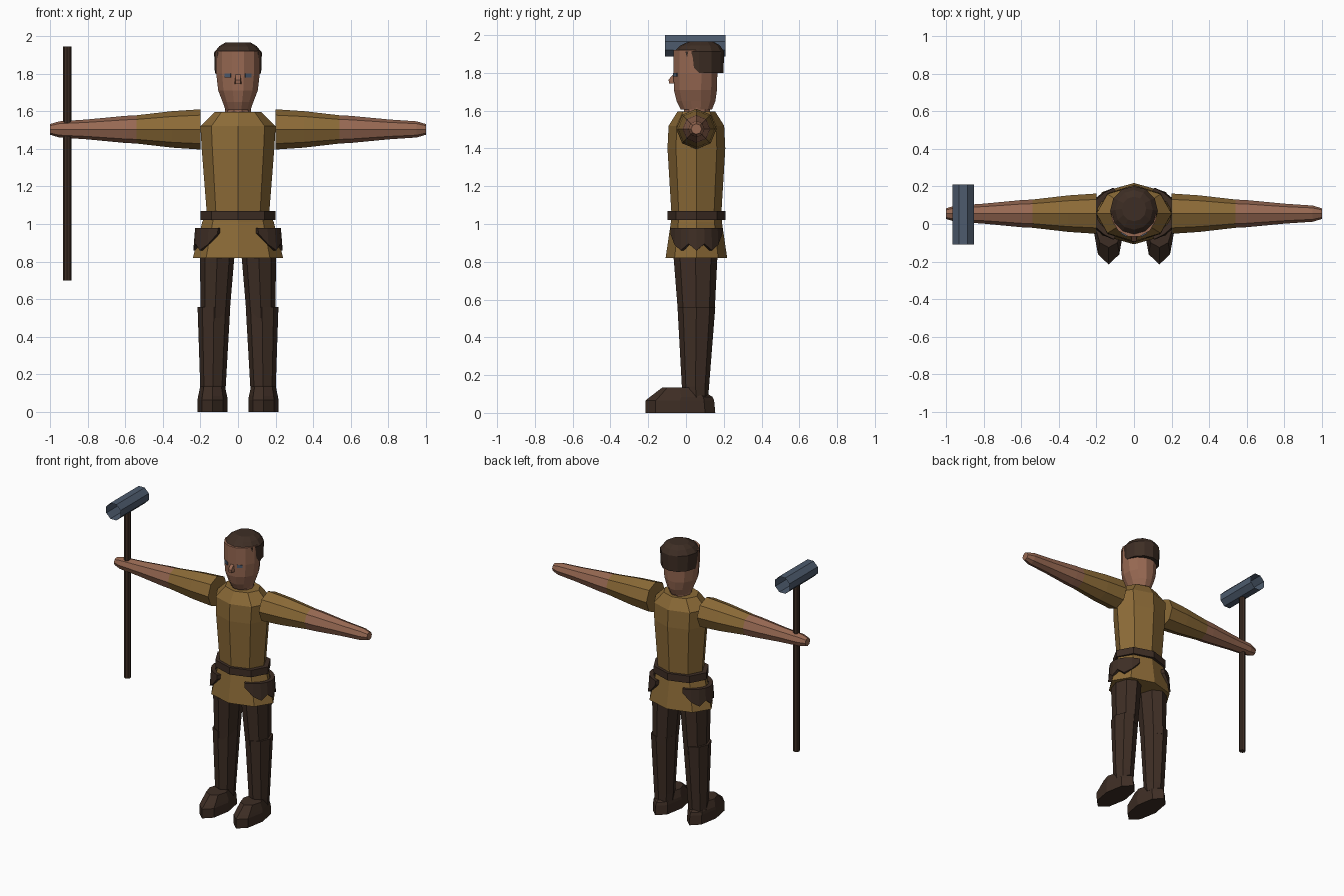
import bpy, bmesh, math
from mathutils import Matrix, Vector

cube = bpy.data.objects.get("Cube")
if cube:
    bpy.data.objects.remove(cube, do_unlink=True)


def material(name, r, g, b):
    m = bpy.data.materials.new(name)
    m.use_nodes = True
    m.diffuse_color = (r, g, b, 1)
    m.node_tree.nodes["Principled BSDF"].inputs["Base Color"].default_value = (r, g, b, 1)
    return m


TUNIC = material("ochre cloth", 0.26, 0.145, 0.038)
SKIN = material("skin", 0.31, 0.14, 0.085)
BROWN = material("dark brown", 0.048, 0.027, 0.018)
STEEL = material("blue steel", 0.075, 0.105, 0.155)

MID = 0.055  # depth of the body axis


def finish(name, bm, mat):
    bmesh.ops.recalc_face_normals(bm, faces=bm.faces)
    me = bpy.data.meshes.new(name)
    bm.to_mesh(me)
    bm.free()
    me.materials.append(mat)
    ob = bpy.data.objects.new(name, me)
    bpy.context.collection.objects.link(ob)
    return ob


def loft(name, mat, rings, n=8, phase=0.0, axis="z", caps=True, drop=None):
    """Skin rings of (position, u centre, v centre, u radius, v radius)."""
    bm = bmesh.new()
    loops = []
    for i, (p, cu, cv, ru, rv) in enumerate(rings):
        loop = []
        for k in range(n):
            a = 2 * math.pi * (k + phase) / n
            u, v = cu + ru * math.cos(a), cv + rv * math.sin(a)
            q = p + (drop(a) if drop and i < 2 else 0)
            co = {"z": (u, v, q), "x": (q, u, v), "y": (u, q, v)}[axis]
            loop.append(bm.verts.new(co))
        loops.append(loop)
    for lo, hi in zip(loops, loops[1:]):
        for k in range(n):
            bm.faces.new((lo[k], lo[(k + 1) % n], hi[(k + 1) % n], hi[k]))
    if caps:
        bm.faces.new(loops[-1])
        if not drop:
            bm.faces.new(loops[0])
    return finish(name, bm, mat)


def box(name, mat, loc, size, turn=0.0):
    bm = bmesh.new()
    bmesh.ops.create_cube(bm, size=1, matrix=Matrix.Translation(loc)
                          @ Matrix.Rotation(turn, 4, "Z") @ Matrix.Diagonal((*size, 1)))
    return finish(name, bm, mat)


# Tunic with flared skirt, and belt
loft("tunic", TUNIC, [
    (0.82, 0, MID, 0.24, 0.163), (1.01, 0, MID, 0.19, 0.135),
    (1.07, 0, MID, 0.167, 0.133), (1.4, 0, MID, 0.193, 0.153),
    (1.52, 0, MID, 0.2, 0.147), (1.595, 0, MID, 0.125, 0.1)])
loft("belt", BROWN, [(z, 0, MID, 0.2, 0.153) for z in (1.02, 1.07)])

# Neck, head and facial features
loft("neck", SKIN, [(1.57, 0, 0.058, 0.07, 0.073), (1.66, 0, 0.058, 0.07, 0.073)], n=10)
loft("head", SKIN, [
    (1.605, 0, 0.055, 0.068, 0.085), (1.65, 0, 0.053, 0.085, 0.106),
    (1.71, 0, 0.05, 0.109, 0.118), (1.8, 0, 0.05, 0.12, 0.12),
    (1.92, 0, 0.05, 0.12, 0.12)], n=12, phase=0.5)
for s, side in ((1, "left"), (-1, "right")):
    box(f"{side}_eye", STEEL, (s * 0.053, -0.055, 1.79), (0.036, 0.009, 0.02), s * math.pi / 6)
nose = bmesh.new()
for co in ((-0.012, -0.06, 1.8), (0.012, -0.06, 1.8), (-0.02, -0.06, 1.745), (0.02, -0.06, 1.745),
           (-0.012, -0.092, 1.765), (0.012, -0.092, 1.765), (-0.012, -0.09, 1.745), (0.012, -0.09, 1.745)):
    nose.verts.new(co)
bmesh.ops.convex_hull(nose, input=nose.verts)
finish("nose", nose, SKIN)


# Short hair: long at the nape, cut high over the brow
def hairline(a):
    back = math.sin(a)
    if back > -0.2:
        return 0
    return 0.1 if back < -0.9 else 0.06


loft("hair", BROWN, [
    (1.8, 0, 0.07, 0.1, 0.1), (1.8, 0, 0.07, 0.123, 0.128),
    (1.912, 0, 0.07, 0.127, 0.132), (1.945, 0, 0.075, 0.1, 0.105),
    (1.966, 0, 0.08, 0.065, 0.065)], n=12, drop=hairline)


# Ragged hip pouches wrapped round the sides of the skirt
def pouch(side, s):
    bm = bmesh.new()
    hem = (0.95, 0.89, 0.86, 0.895, 0.86, 0.895, 0.86, 0.89, 0.95)
    top, low = [], []
    for k, z in enumerate(hem):
        a = math.radians(-62 + 124 * k / (len(hem) - 1))
        for zz, row in ((0.98, top), (z, low)):
            grow = 0.228 + (0.98 - zz) * 0.08
            row.append(bm.verts.new((s * grow * math.cos(a), MID + grow * 0.68 * math.sin(a), zz)))
    for k in range(len(hem) - 1):
        bm.faces.new((top[k], low[k], low[k + 1], top[k + 1]))
    ob = finish(f"{side}_pouch", bm, BROWN)
    # Thicken inwards to meet the cloth
    bm = bmesh.new()
    bm.from_mesh(ob.data)
    bmesh.ops.recalc_face_normals(bm, faces=bm.faces)
    out = sum((f.normal.x * s for f in bm.faces))
    if out < 0:
        bmesh.ops.reverse_faces(bm, faces=bm.faces)
    bm.to_mesh(ob.data)
    bm.free()
    mod = ob.modifiers.new("thickness", "SOLIDIFY")
    mod.thickness = 0.03
    mod.offset = -1


# Arms, legs and shoes on both sides
for s, side in ((1, "left"), (-1, "right")):
    pouch(side, s)
    arm = [(s * x, MID, 1.503, r, r) for x, r in (
        (0.2, 0.107), (0.35, 0.097), (0.54, 0.075), (0.6, 0.072),
        (0.8, 0.053), (0.95, 0.043), (1.0, 0.028))]
    loft(f"{side}_sleeve", TUNIC, arm[:3], axis="x")
    loft(f"{side}_forearm", SKIN, arm[2:], axis="x")
    loft(f"{side}_thigh", BROWN, [
        (0.5, s * 0.123, MID, 0.076, 0.095), (0.84, s * 0.11, 0.05, 0.092, 0.117)])
    loft(f"{side}_shin", BROWN, [
        (0.08, s * 0.133, 0.055, 0.064, 0.062), (0.14, s * 0.133, 0.05, 0.068, 0.072),
        (0.56, s * 0.128, MID, 0.087, 0.1)])
    # Shoe tapers up from a pointed sole to the instep
    loft(f"{side}_shoe", BROWN, [
        (0, s * 0.135, -0.03, 0.08, 0.185), (0.065, s * 0.135, -0.033, 0.08, 0.182),
        (0.085, s * 0.135, -0.025, 0.077, 0.165), (0.135, s * 0.135, -0.035, 0.066, 0.09)])

# Hammer: long shaft through the right hand and an open tubular head
loft("hammer_shaft", BROWN, [(z, -0.908, 0.05, 0.022, 0.022) for z in (0.7, 1.945)])
loft("hammer_head", STEEL, [(y, -0.908, 1.944, 0.061, 0.061) for y in (-0.11, 0.21)],
     phase=0.5, axis="y", caps=False)
